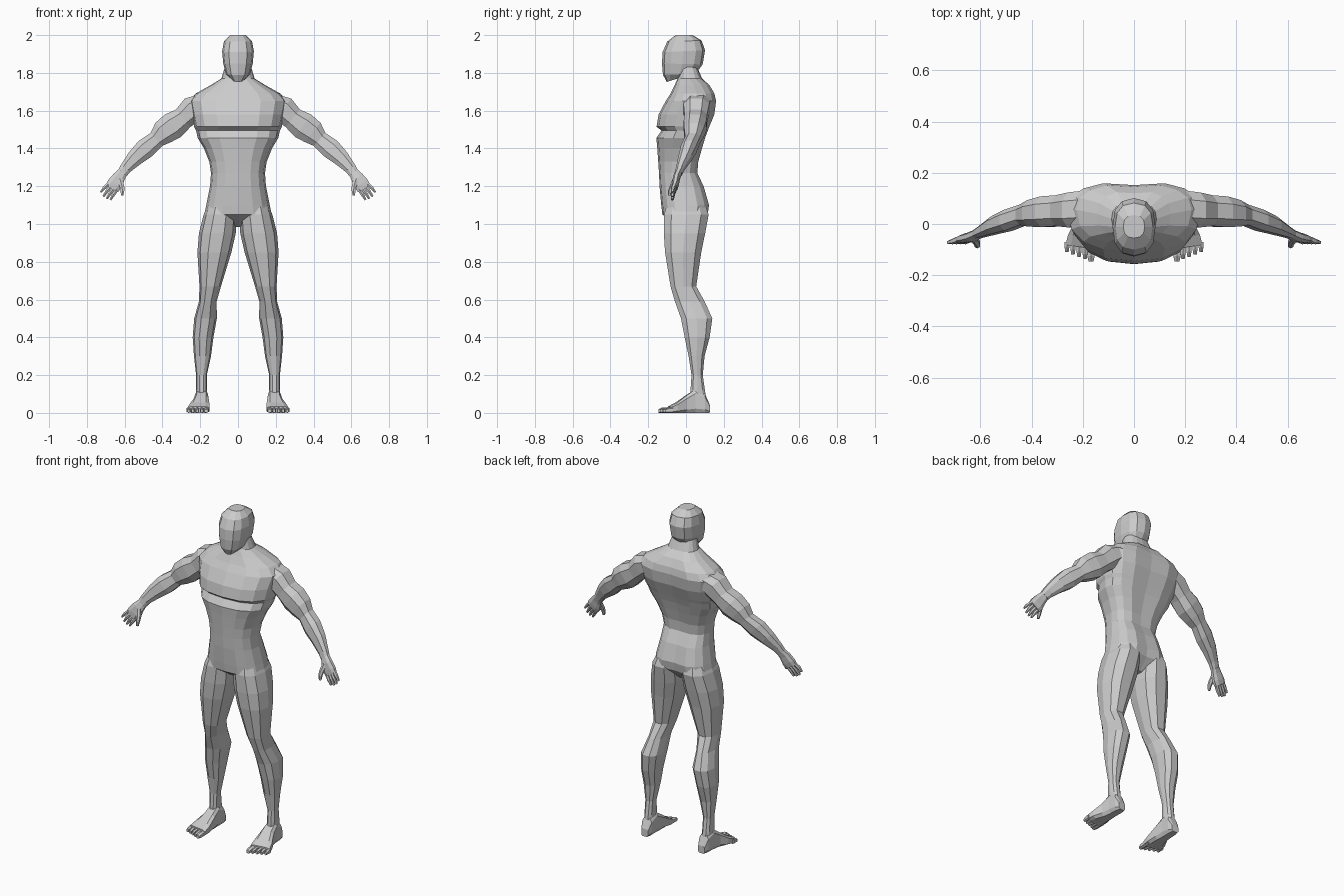
import bpy, bmesh
from math import sin, cos, pi
from mathutils import Vector as V


def spow(a, p):
    return (1 if a >= 0 else -1) * abs(a) ** p if abs(a) > 1e-6 else 0.0


def oval(c, u, v, n=8, p=0.8, half=True):
    """Superellipse ring round c; half turns it so that flats face the axes."""
    off = pi / n if half else 0
    k = 1 / cos(off) ** p
    return [c + u * k * spow(cos(2 * pi * i / n + off), p)
            + v * k * spow(sin(2 * pi * i / n + off), p) for i in range(n)]


def loft(name, rings, mirror=True):
    bm = bmesh.new()
    vs = [[bm.verts.new(q) for q in r] for r in rings]
    n = len(vs[0])
    for a, b in zip(vs, vs[1:]):
        for i in range(n):
            j = (i + 1) % n
            bm.faces.new((a[i], a[j], b[j], b[i]))
    bm.faces.new(vs[0])
    bm.faces.new(vs[-1])
    bmesh.ops.recalc_face_normals(bm, faces=bm.faces)
    me = bpy.data.meshes.new(name)
    bm.to_mesh(me)
    bm.free()
    ob = bpy.data.objects.new(name, me)
    bpy.context.collection.objects.link(ob)
    if mirror:
        m = ob.modifiers.new("Mirror", 'MIRROR')
        m.use_axis[0] = True
        m.use_mirror_merge = False
    return ob


def limb(name, pts, axis, n=8, p=0.8):
    """Tube along pts of (x, y, z, radius across, radius along axis)."""
    rings = []
    for i, q in enumerate(pts):
        t = V(pts[min(i + 1, len(pts) - 1)][:3]) - V(pts[max(i - 1, 0)][:3])
        u = axis.cross(t).normalized()
        rings.append(oval(V(q[:3]), u * q[3], axis * q[4], n, p))
    return loft(name, rings)


X, Y, Z = V((1, 0, 0)), V((0, 1, 0)), V((0, 0, 1))

# torso and neck: z, half width, front y, back y, y of widest point, spine groove
torso = [
    (0.985, .015, -.03, .05, .01, 0), (1.05, .178, -.125, .122, 0, .015),
    (1.10, .168, -.131, .13, 0, .015), (1.20, .148, -.14, .10, -.01, .01),
    (1.27, .143, -.143, .065, -.02, .008), (1.33, .152, -.147, .07, -.01, .01),
    (1.40, .18, -.152, .09, 0, .012), (1.455, .213, -.157, .107, .01, .012),
    (1.495, .222, -.13, .122, .02, .012), (1.515, .232, -.156, .13, .025, .012),
    (1.58, .245, -.145, .157, .04, .014), (1.65, .26, -.108, .166, .055, .014),
    (1.69, .225, -.082, .157, .055, .012), (1.735, .145, -.06, .13, .04, .01),
    (1.77, .088, -.045, .085, .02, 0), (1.83, .07, -.04, .06, .01, 0)]
rings = []
for z, hw, yf, yb, yc, groove in torso:
    ring = []
    for i in range(16):
        a = 2 * pi * i / 16
        s = spow(sin(a), .8)
        y = yc + (s * (yb - yc) if s > 0 else -s * (yf - yc))
        ring.append(V((hw * spow(cos(a), .8), y - (groove if i == 4 else 0), z)))
    rings.append(ring)
loft("torso", rings, False)

# head: front y, front z, back y, back z, half width
head = [(-.102, 1.752, -.02, 1.778, .03), (-.122, 1.79, .05, 1.793, .062),
        (-.127, 1.85, .088, 1.845, .078), (-.124, 1.91, .101, 1.92, .084),
        (-.10, 1.965, .082, 1.972, .074), (-.055, 2.0, .035, 2.0, .042)]
loft("head", [oval(V((0, (a + c) / 2, (b + d) / 2)), X * w,
                   V((0, (c - a) / 2, (d - b) / 2)), 12, .8, False)
              for a, b, c, d, w in head], False)

# legs: z, inner x, outer x, front y, back y
leg = [(1.12, .03, .15, -.10, .10), (1.05, .008, .182, -.122, .125),
       (.95, .012, .207, -.122, .106), (.85, .035, .215, -.115, .085),
       (.67, .09, .204, -.085, .057), (.59, .113, .207, -.062, .102),
       (.50, .112, .232, -.03, .143), (.40, .13, .24, -.01, .128),
       (.30, .143, .233, .012, .10), (.20, .165, .222, .028, .09),
       (.12, .165, .222, .022, .102), (.06, .165, .22, .02, .11)]
loft("legs", [oval(V(((a + b) / 2, (c + d) / 2, z)), X * (b - a) / 2,
                   Y * (d - c) / 2, 10, .85, False) for z, a, b, c, d in leg])

# feet: y, inner x, outer x, height
foot = [(.125, .168, .212, .045), (.10, .16, .222, .10), (.05, .16, .225, .125),
        (0, .155, .235, .092), (-.05, .15, .258, .055), (-.09, .152, .268, .034)]
limb("feet", [((a + b) / 2, y, h / 2, (b - a) / 2, h / 2) for y, a, b, h in foot],
     Z, 8, .5)
for i in range(5):
    x = .168 + .0235 * i
    w = .014 if i == 0 else .0095
    tip = -.146 + .009 * i
    limb("toe", [(x, -.07, .015, w, .014), (x, tip + .02, .014, w, .013),
                 (x, tip, .010, w * .7, .009)], Z, 6, .7)

# arms
limb("arms", [
    (.19, .06, 1.635, .055, .07), (.24, .055, 1.608, .07, .068),
    (.29, .052, 1.56, .06, .06), (.345, .048, 1.52, .073, .06),
    (.395, .042, 1.485, .066, .052), (.432, .036, 1.448, .046, .04),
    (.49, .015, 1.40, .054, .041), (.545, -.005, 1.35, .044, .034),
    (.595, -.03, 1.295, .031, .022), (.615, -.04, 1.265, .027, .018)], Y)

# hands with four fingers and a thumb
limb("palms", [(.61, -.038, 1.275, .026, .018), (.632, -.05, 1.245, .034, .018),
               (.652, -.056, 1.212, .041, .017), (.667, -.06, 1.19, .038, .013)], Y)
tips = [(.727, 1.168), (.713, 1.145), (.695, 1.133), (.675, 1.128)]
for i, (tx, tz) in enumerate(tips):
    t = .028 - .0185 * i
    bx, bz = .664 + .86 * t, 1.196 + .5 * t
    limb("finger", [(bx, -.06, bz, .009, .011),
                    ((bx + tx) / 2, -.068, (bz + tz) / 2 + .003, .009, .01),
                    (tx, -.072, tz, .005, .006)], Y, 6)
limb("thumb", [(.625, -.055, 1.24, .014, .014), (.614, -.074, 1.198, .012, .012),
               (.612, -.084, 1.175, .010, .010), (.613, -.088, 1.15, .006, .006)], Y, 6)
